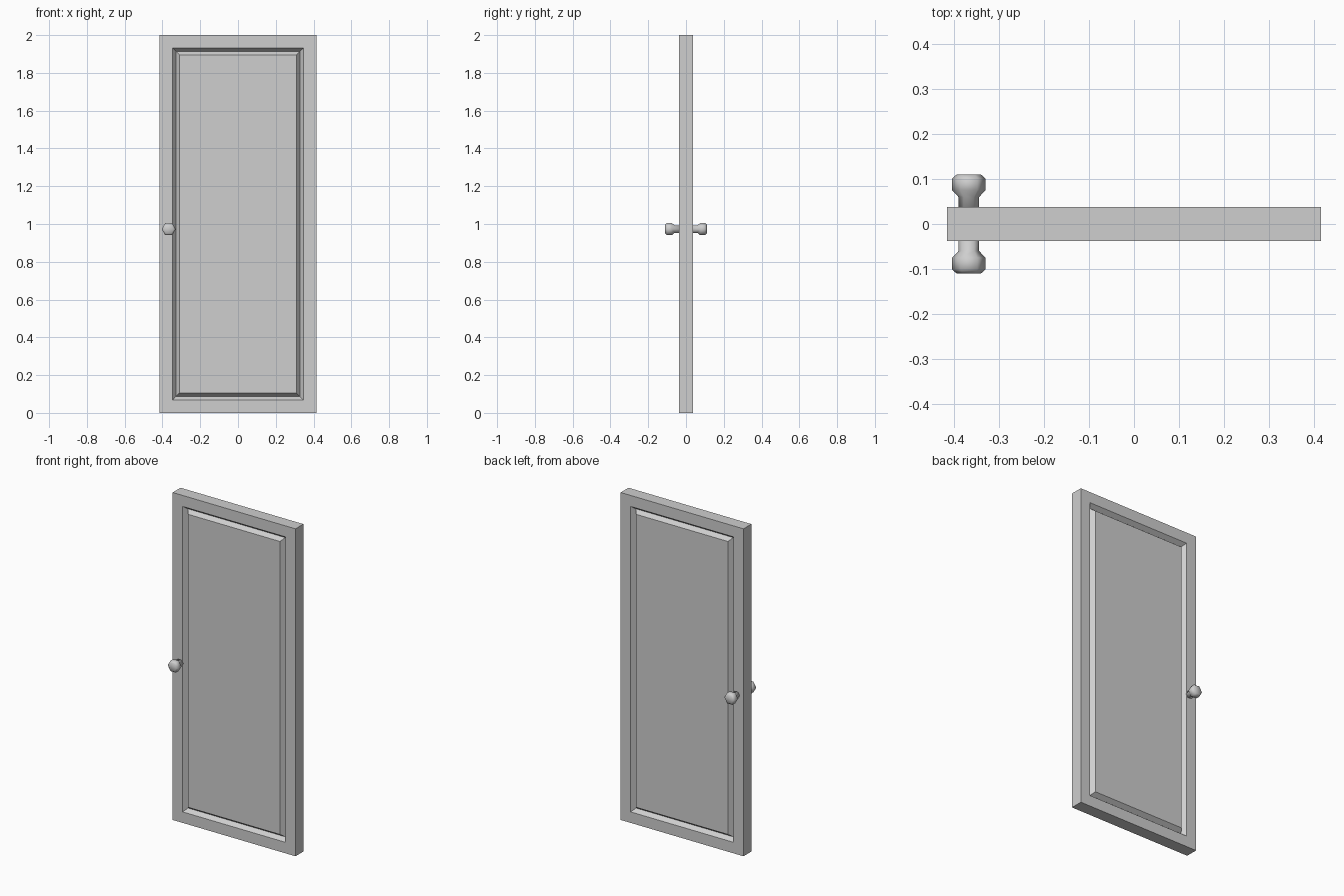
import bpy
import bmesh
from math import cos, sin, pi

default = bpy.data.objects.get("Cube")
if default:
    bpy.data.objects.remove(default, do_unlink=True)

WIDTH, THICK, HEIGHT = 0.83, 0.076, 2.0

grey = bpy.data.materials.new("plain_grey")
grey.use_nodes = True
colour = (0.62, 0.62, 0.62, 1)
grey.diffuse_color = colour
grey.node_tree.nodes["Principled BSDF"].inputs["Base Color"].default_value = colour


def add_object(name, bm, smooth=False):
    bmesh.ops.recalc_face_normals(bm, faces=bm.faces[:])
    for face in bm.faces:
        face.smooth = smooth
    mesh = bpy.data.meshes.new(name)
    bm.to_mesh(mesh)
    bm.free()
    mesh.materials.append(grey)
    obj = bpy.data.objects.new(name, mesh)
    bpy.context.collection.objects.link(obj)
    return obj


# Door slab with a V-groove framing a raised panel on both faces
bm = bmesh.new()
bmesh.ops.create_cube(bm, size=1)
for v in bm.verts:
    v.co.x *= WIDTH
    v.co.y *= THICK
    v.co.z = (v.co.z + 0.5) * HEIGHT
bm.normal_update()
panels = [f for f in bm.faces if abs(f.normal.y) > 0.9]
for inset, depth in ((0.095, 0), (0.027, -0.025), (0.027, 0.025)):
    bmesh.ops.inset_individual(bm, faces=panels, thickness=inset, depth=depth)
add_object("door_panel", bm)


# Six-sided knob turned around the y axis: (distance from centre, radius)
KNOB_PROFILE = ((0.03, 0.023), (0.06, 0.023), (0.075, 0.037),
                (0.101, 0.037), (0.11, 0.027))


def add_knob(name, side):
    bm = bmesh.new()
    rings = []
    for y, r in KNOB_PROFILE:
        rings.append([bm.verts.new((-0.367 + r * cos(k * pi / 3), side * y,
                                    0.973 + r * sin(k * pi / 3)))
                      for k in range(6)])
    for a, b in zip(rings, rings[1:]):
        for k in range(6):
            n = (k + 1) % 6
            bm.faces.new((a[k], a[n], b[n], b[k]))
    bm.faces.new(rings[0])
    bm.faces.new(rings[-1])
    add_object(name, bm, smooth=True)


add_knob("front_knob", -1)
add_knob("back_knob", 1)
